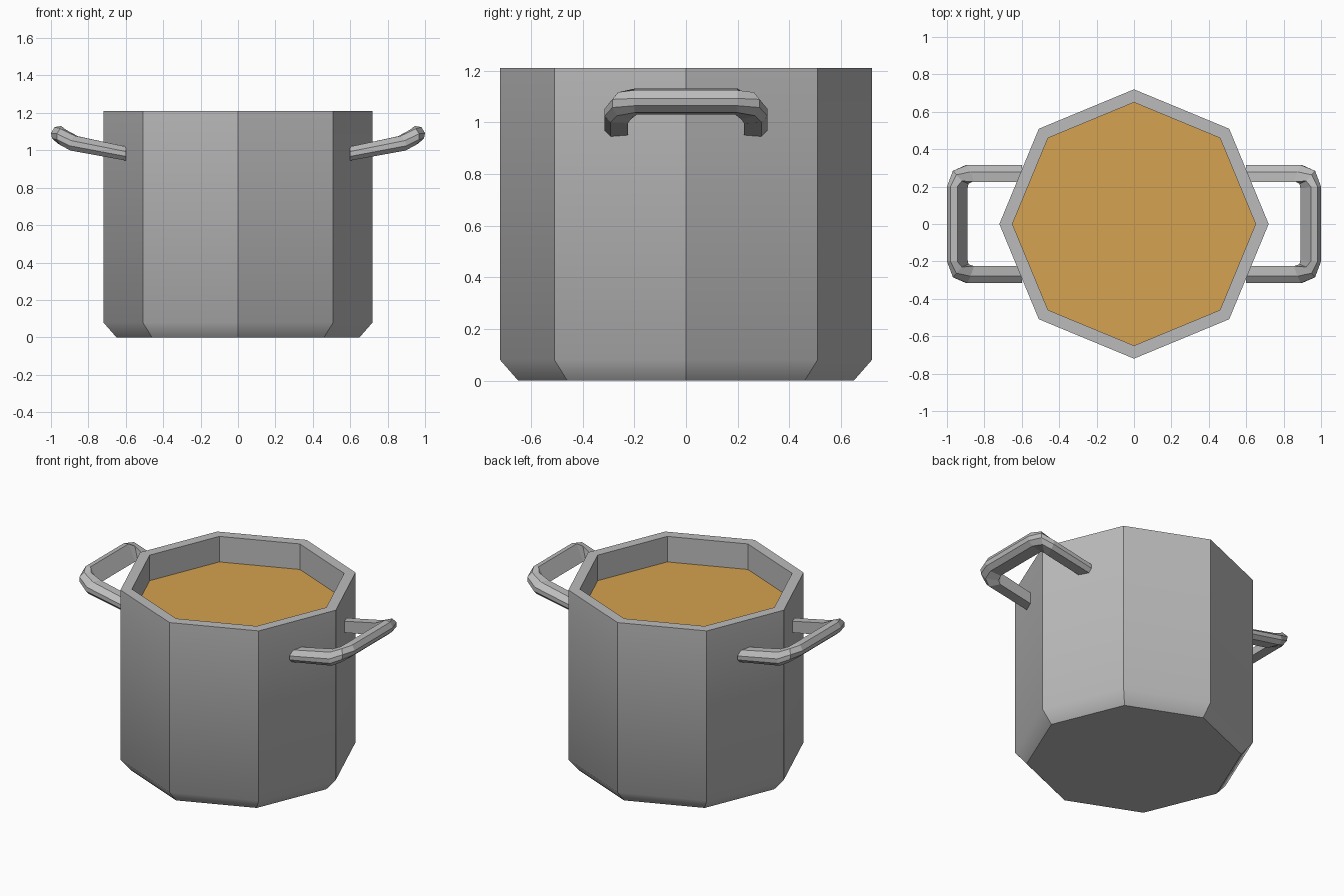
import bpy, bmesh, math
from mathutils import Vector

cube = bpy.data.objects.get("Cube")
if cube:
    bpy.data.objects.remove(cube, do_unlink=True)

SIDES = 8
BEVEL_Z = 0.08


def material(name, color):
    m = bpy.data.materials.new(name)
    m.use_nodes = True
    m.diffuse_color = color
    m.node_tree.nodes["Principled BSDF"].inputs["Base Color"].default_value = color
    return m


def finish(bm, name, mat):
    mesh = bpy.data.meshes.new(name)
    bm.to_mesh(mesh)
    bm.free()
    mesh.materials.append(mat)
    obj = bpy.data.objects.new(name, mesh)
    bpy.context.collection.objects.link(obj)
    return obj


def loft(bm, rings):
    """Bridge consecutive rings of points and cap both ends."""
    loops = [[bm.verts.new(p) for p in ring] for ring in rings]
    n = len(loops[0])
    for a, b in zip(loops, loops[1:]):
        for i in range(n):
            j = (i + 1) % n
            bm.faces.new((a[i], a[j], b[j], b[i]))
    bm.faces.new(loops[0])
    bm.faces.new(loops[-1])
    bmesh.ops.recalc_face_normals(bm, faces=bm.faces[:])


def octagon(radius, z):
    angles = [math.tau * i / SIDES for i in range(SIDES)]
    return [Vector((radius * math.cos(a), radius * math.sin(a), z)) for a in angles]


steel = material("steel grey", (0.50, 0.50, 0.50, 1))
broth = material("golden broth", (0.66, 0.36, 0.08, 1))

# Pot: outer wall with a bevelled foot, flat rim, hollow inside
bm = bmesh.new()
profile = [(0.65, 0), (0.72, BEVEL_Z), (0.72, 1.21), (0.65, 1.21), (0.65, BEVEL_Z)]
loft(bm, [octagon(r, z) for r, z in profile])
for f in bm.faces:
    f.smooth = True
# Only the ring above the foot is soft; every other edge is crisp
for e in bm.edges:
    e.smooth = all(abs(v.co.z - BEVEL_Z) < 0.001 and v.co.length > 0.7 for v in e.verts)
finish(bm, "pot", steel)

# Broth surface below the rim
bm = bmesh.new()
bm.faces.new([bm.verts.new(p) for p in octagon(0.65, 1.04)])
finish(bm, "broth_surface", broth)

# Handle stations: inner bottom, inner top, outer top, outer bottom corners
half = [
    [(.60, .225, .945), (.60, .225, 1.02), (.60, .315, 1.02), (.60, .315, .945)],
    [(.865, .225, .995), (.855, .225, 1.075), (.885, .315, 1.08), (.905, .315, 1.00)],
    [(.885, .215, 1.01), (.92, .23, 1.11), (.97, .285, 1.12), (.965, .285, 1.03)],
    [(.89, .19, 1.03), (.945, .20, 1.13), (1.005, .20, 1.12), (.99, .20, 1.04)],
]


def section(corners, side, flip):
    """Chamfer the two outer corners of a four-cornered section."""
    ib, it, ot, ob = [Vector((x * side, y * flip, z)) for x, y, z in corners]
    return [ib, it, ot.lerp(it, 0.4), ot.lerp(ob, 0.35), ob.lerp(ot, 0.3), ob.lerp(ib, 0.25)]


for name, side in (("left_handle", 1), ("right_handle", -1)):
    bm = bmesh.new()
    rings = [section(c, side, 1) for c in half]
    rings += [section(c, side, -1) for c in reversed(half)]
    loft(bm, rings)
    finish(bm, name, steel)
